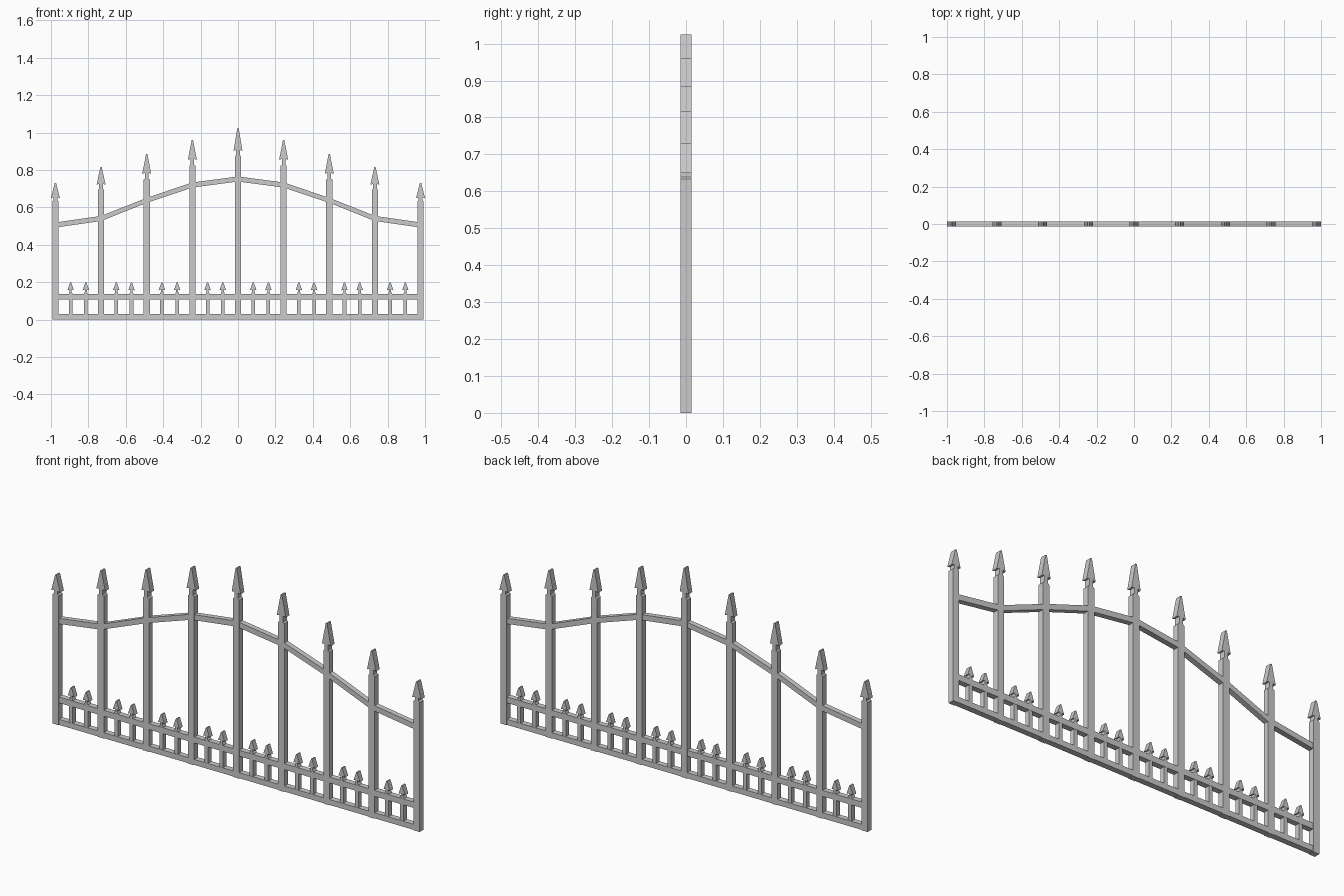
import bpy, bmesh

if "Cube" in bpy.data.objects:
    bpy.data.objects.remove(bpy.data.objects["Cube"])


def extrude_profile(name, pts, depth):
    """Extrude an x-z outline along y, centred on y = 0."""
    bm = bmesh.new()
    face = bm.faces.new([bm.verts.new((x, -depth / 2, z)) for x, z in pts])
    ext = bmesh.ops.extrude_face_region(bm, geom=[face])
    verts = [v for v in ext["geom"] if isinstance(v, bmesh.types.BMVert)]
    bmesh.ops.translate(bm, vec=(0, depth, 0), verts=verts)
    bmesh.ops.recalc_face_normals(bm, faces=bm.faces)
    mesh = bpy.data.meshes.new(name)
    bm.to_mesh(mesh)
    bm.free()
    ob = bpy.data.objects.new(name, mesh)
    bpy.context.collection.objects.link(ob)
    return ob


def bar(name, x0, x1, z0, z1, depth):
    return extrude_profile(name, [(x0, z0), (x1, z0), (x1, z1), (x0, z1)], depth)


def spear_bar(name, x, half, head_half, z0, shoulder, base, tip, depth):
    """Shaft with a tapered neck and flat arrow head."""
    right = [(half, z0), (half, shoulder), (half * 0.6, shoulder + 0.006),
             (half * 0.6, base + 0.004), (head_half, base),
             (head_half * 0.15, tip)]
    pts = [(x + a, z) for a, z in right] + [(x - a, z) for a, z in reversed(right)]
    return extrude_profile(name, pts, depth)


STEP = 0.244
# per post from the centre outwards: shaft top, head base, tip, rail height
POSTS = [(0.873, 0.903, 1.024, 0.752), (0.822, 0.855, 0.96, 0.72),
         (0.748, 0.78, 0.885, 0.638), (0.695, 0.722, 0.816, 0.541),
         (0.633, 0.65, 0.73, 0.506)]

# tall posts
for i in range(-4, 5):
    shoulder, base, tip, _ = POSTS[abs(i)]
    spear_bar("post", i * STEP, 0.0165, 0.024, 0.0, shoulder, base, tip, 0.029)

# arched top rail
line = [(i * STEP, POSTS[abs(i)][3]) for i in range(-4, 5)]
T = 0.0135
extrude_profile("arched_rail", [(x, z - T) for x, z in line] +
                [(x, z + T) for x, z in reversed(line)], 0.026)

# lower rails
bar("bottom_rail", -0.99, 0.99, 0.002, 0.029, 0.028)
bar("middle_rail", -0.975, 0.975, 0.109, 0.138, 0.027)

# short pickets, two per bay
for i in range(-4, 4):
    for k in (1, 2):
        spear_bar("picket", (i + k / 3) * STEP, 0.0095, 0.0175,
                  0.01, 0.142, 0.157, 0.2, 0.025)
